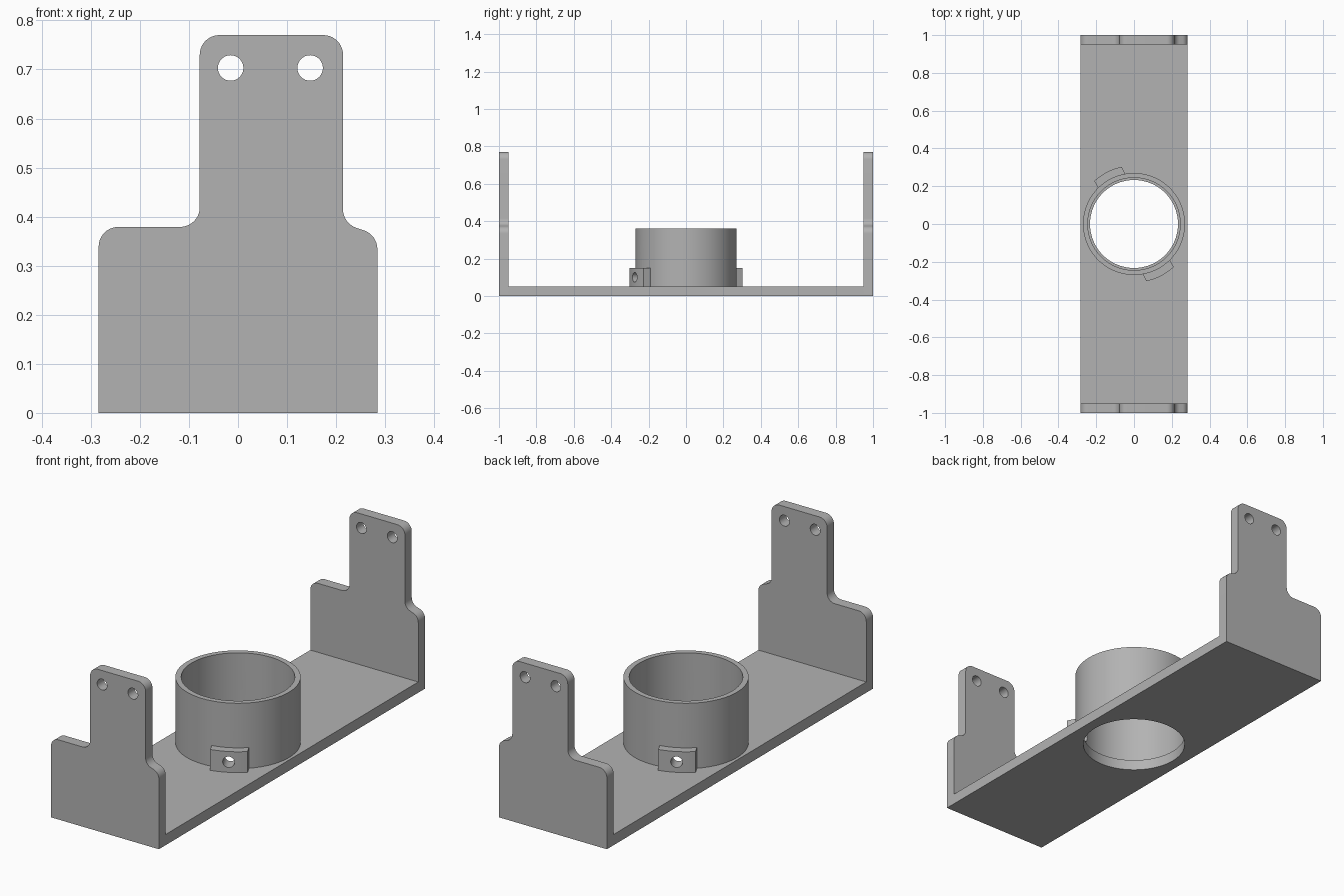
import bpy, bmesh
from math import sin, cos, radians, pi
from mathutils import Matrix

if "Cube" in bpy.data.objects:
    bpy.data.objects.remove(bpy.data.objects["Cube"], do_unlink=True)

grey = bpy.data.materials.new("plain_grey")
grey.use_nodes = True
colour = (0.45, 0.45, 0.45, 1)
grey.diffuse_color = colour
grey.node_tree.nodes["Principled BSDF"].inputs["Base Color"].default_value = colour

W, T, END = 0.284, 0.051, 1.0      # half width, sheet thickness, half length
TAB_ANGLE = radians(-62.5)


def arc(cx, cy, r, start, stop, steps=10):
    """Points along an arc, angles in degrees."""
    return [(cx + r * cos(radians(start + (stop - start) * i / steps)),
             cy + r * sin(radians(start + (stop - start) * i / steps)))
            for i in range(steps + 1)]


def circle(cx, cy, r, n=64):
    return arc(cx, cy, r, 0, 360, n)[:-1]


def prism(name, loops, height, matrix):
    """Extrude an outline, with any holes, along local z."""
    bm = bmesh.new()
    edges = []
    for loop in loops:
        vs = [bm.verts.new((x, y, 0)) for x, y in loop]
        edges += [bm.edges.new((v, vs[i - 1])) for i, v in enumerate(vs)]
    bmesh.ops.triangle_fill(bm, use_beauty=True, edges=edges, normal=(0, 0, 1))
    ext = bmesh.ops.extrude_face_region(bm, geom=bm.faces[:])
    top = [g for g in ext["geom"] if isinstance(g, bmesh.types.BMVert)]
    bmesh.ops.translate(bm, verts=top, vec=(0, 0, height))
    bmesh.ops.recalc_face_normals(bm, faces=bm.faces[:])
    bm.transform(matrix)
    mesh = bpy.data.meshes.new(name)
    bm.to_mesh(mesh)
    bm.free()
    mesh.materials.append(grey)
    ob = bpy.data.objects.new(name, mesh)
    bpy.context.collection.objects.link(ob)
    return ob


def activate(ob):
    bpy.ops.object.select_all(action="DESELECT")
    ob.select_set(True)
    bpy.context.view_layer.objects.active = ob


# Base strip with the central opening
base = prism("base_plate",
             [[(-W, T - END), (W, T - END), (W, END - T), (-W, END - T)],
              circle(0, 0, 0.233)], T, Matrix())

# End plates: wide foot, offset upright tongue, two screw holes
R = 0.04
outline = ([(-W, 0), (W, 0)]
           + arc(0.244, 0.334, R, 0, 70)
           + arc(0.254, 0.415, R, 250, 180)
           + arc(0.214 - R, 0.77 - R, R, 0, 90)
           + arc(-0.078 + R, 0.77 - R, R, 90, 180)
           + arc(-0.078 - R, 0.379 + R, R, 0, -90)
           + arc(-W + R, 0.379 - R, R, 90, 180))
holes = [circle(x, 0.703, 0.026, 32) for x in (-0.015, 0.147)]
upright = Matrix.Rotation(pi / 2, 4, "X")
plates = [prism(name, [outline] + holes, T, Matrix.Translation((0, y, 0)) @ upright)
          for name, y in (("front_end_plate", T - END), ("back_end_plate", END))]

# Round collar
collar = prism("collar", [circle(0, 0, 0.27), circle(0, 0, 0.245)], 0.311,
               Matrix.Translation((0, 0, T)))

# Two curved bosses on opposite sides of the collar
boss = [(0.252, -0.081)] + arc(0, 0, 0.31, -15.2, 15.2) + [(0.252, 0.081)]
bosses = [prism(name, [boss], 0.099,
                Matrix.Translation((0, 0, T)) @ Matrix.Rotation(TAB_ANGLE + turn, 4, "Z"))
          for name, turn in (("front_boss", 0), ("back_boss", pi))]

# Screw hole drilled through both bosses and the collar
drill = prism("drill_cutter", [circle(0, 0, 0.026, 32)], 1.0,
              Matrix.Translation((0, 0, 0.1)) @ Matrix.Rotation(TAB_ANGLE, 4, "Z")
              @ Matrix.Rotation(pi / 2, 4, "Y") @ Matrix.Translation((0, 0, -0.5)))
drill.hide_render = True
for ob in [collar] + bosses:
    activate(ob)
    cut = ob.modifiers.new("screw_hole", "BOOLEAN")
    cut.operation = "DIFFERENCE"
    cut.solver = "EXACT"
    cut.object = drill
    bpy.ops.object.modifier_apply(modifier=cut.name)
bpy.data.objects.remove(drill, do_unlink=True)

for ob in [base, collar] + plates + bosses:
    activate(ob)
    bpy.ops.object.shade_smooth_by_angle(angle=radians(30))
